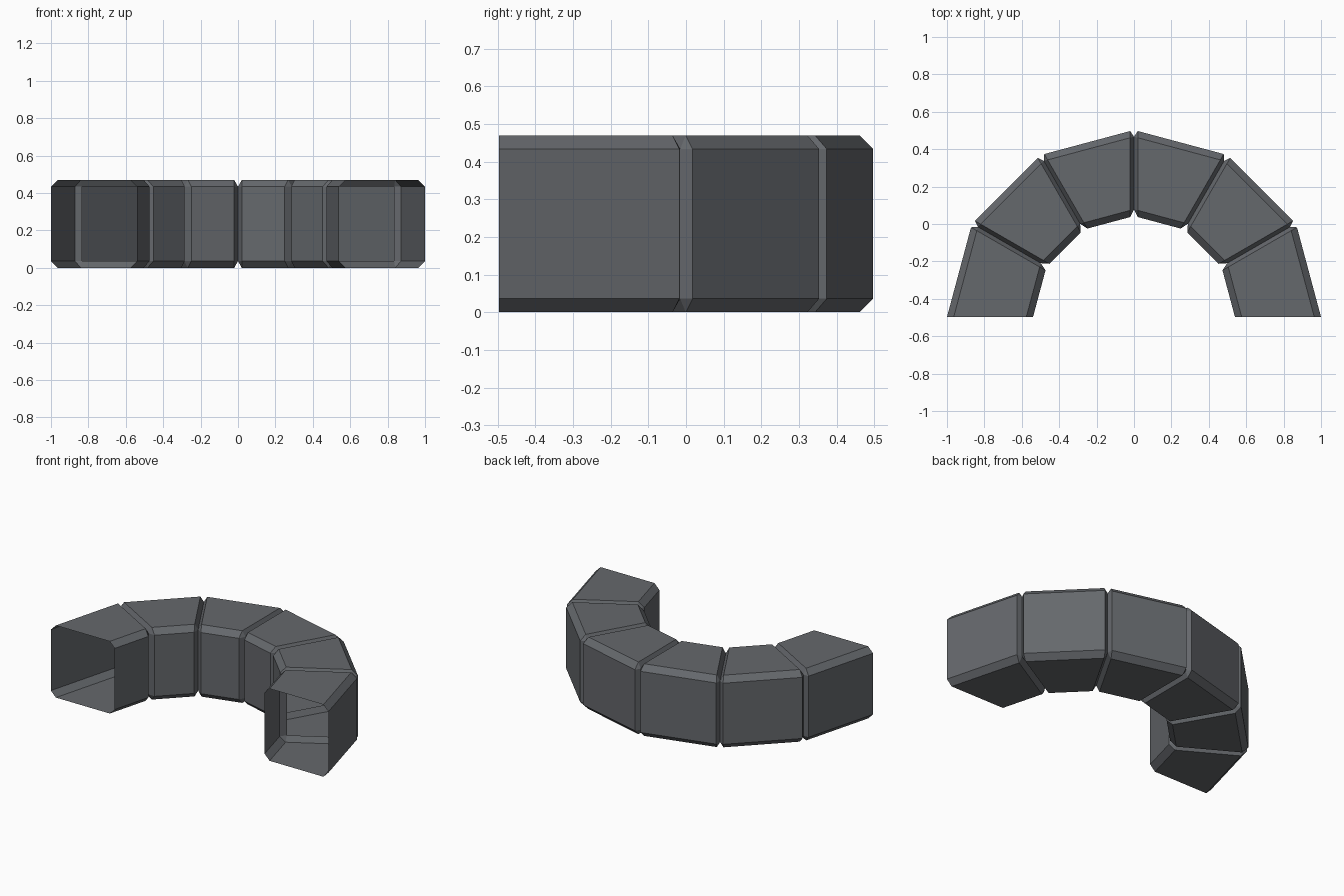
import bpy, bmesh, math
from mathutils import Vector

if "Cube" in bpy.data.objects:
    bpy.data.objects.remove(bpy.data.objects["Cube"])

R_OUT, R_IN, H, B = 1.0, 0.54, 0.47, 0.036   # radii, height, chamfer size
LIP = 0.021                                  # half width of a groove
Y0 = -0.4975                                 # arc centre
N = 6

grey = bpy.data.materials.new("dark grey")
grey.diffuse_color = (0.13, 0.138, 0.15, 1)
grey.use_nodes = True
grey.node_tree.nodes["Principled BSDF"].inputs["Base Color"].default_value = grey.diffuse_color

# chamfered cross-section, and the smaller rectangle at the bottom of a groove
o, i, t = R_OUT, R_IN, H
section = [(o, B), (o, t - B), (o - B, t), (i + B, t),
           (i, t - B), (i, B), (i + B, 0), (o - B, 0)]
groove = [(min(max(r, i + B), o - B), min(max(z, B), t - B)) for r, z in section]


def ring(bm, profile, angle, shift):
    d = Vector((math.cos(angle), math.sin(angle), 0))
    return [bm.verts.new(d * r + shift + Vector((0, Y0, z))) for r, z in profile]


# hollow, open-ended arc segments meeting in V grooves
for k in range(N):
    a0, a1 = math.pi * k / N, math.pi * (k + 1) / N
    mid = (a0 + a1) / 2
    along = Vector((-math.sin(mid), math.cos(mid), 0)) * LIP
    zero = Vector()
    first, last = k == 0, k == N - 1
    bm = bmesh.new()
    rings = []
    if not first:
        rings.append(ring(bm, groove, a0, zero))
    rings.append(ring(bm, section, a0, zero if first else along))
    rings.append(ring(bm, section, a1, zero if last else -along))
    if not last:
        rings.append(ring(bm, groove, a1, zero))
    for p, q in zip(rings, rings[1:]):
        for j in range(8):
            n = (j + 1) % 8
            bm.faces.new((p[j], q[j], q[n], p[n]))
    bmesh.ops.remove_doubles(bm, verts=bm.verts, dist=0.0005)
    mesh = bpy.data.meshes.new(f"duct_segment_{k + 1}")
    bm.to_mesh(mesh)
    bm.free()
    mesh.materials.append(grey)
    ob = bpy.data.objects.new(mesh.name, mesh)
    bpy.context.collection.objects.link(ob)
